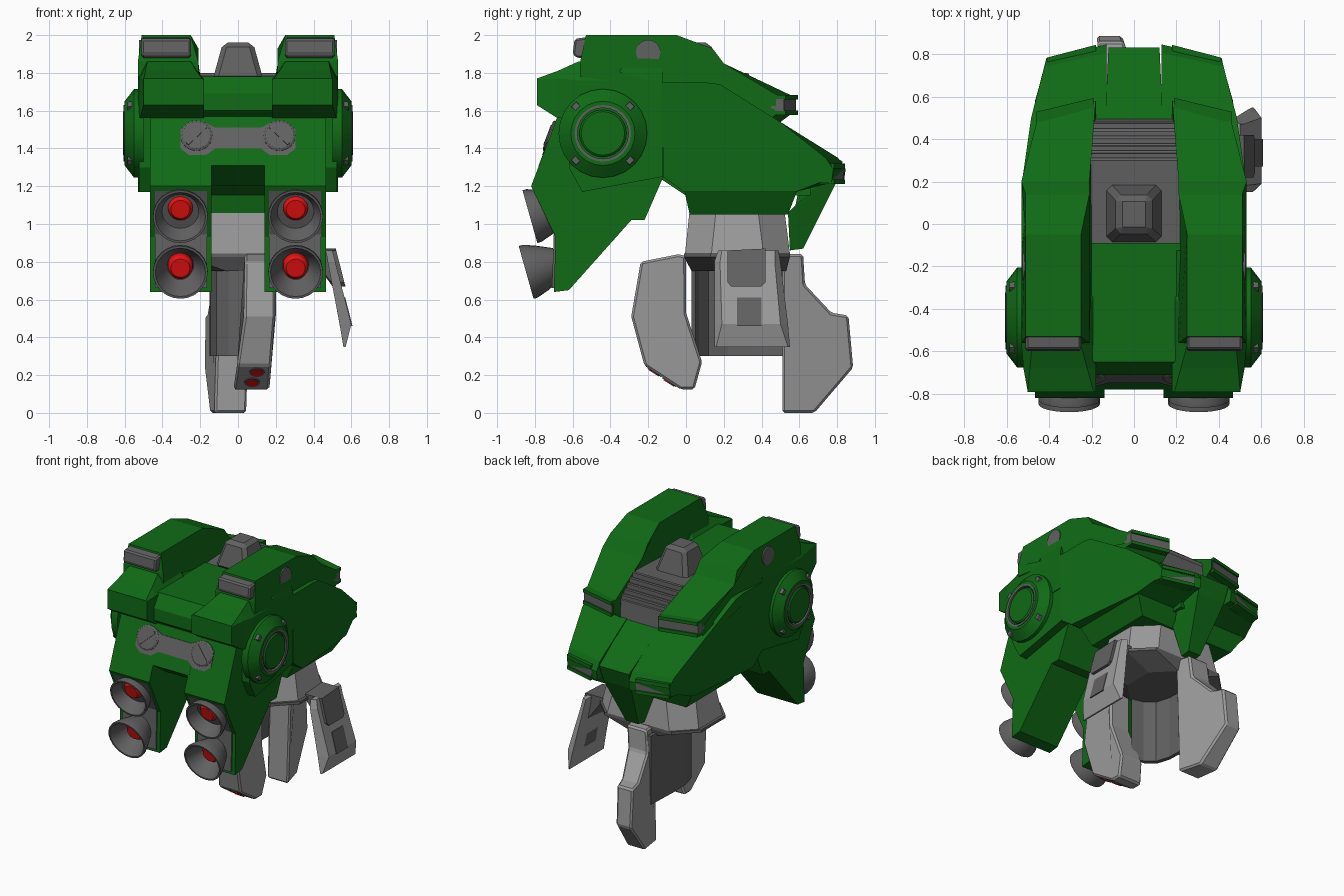
import bpy, bmesh, math
from mathutils import Vector


def mat(name, c):
    m = bpy.data.materials.new(name)
    m.diffuse_color = (*c, 1)
    return m


GREEN = mat("green_paint", (0.005, 0.145, 0.008))
DARK = mat("dark_metal", (0.12, 0.12, 0.12))
GREY = mat("light_metal", (0.33, 0.33, 0.33))
RED = mat("red_glow", (0.8, 0.006, 0.006))


def make(name, rings, m=GREY, closed=False, bevel=0, smooth=False, mirror=False):
    """Loft equal-length rings of 3D points; mirror adds a left-hand copy."""
    for s in ((1, -1) if mirror else (1,)):
        bm = bmesh.new()
        vs = [[bm.verts.new((s * p[0], p[1], p[2])) for p in r] for r in rings]
        n = len(vs[0])
        pairs = list(zip(vs, vs[1:])) + ([(vs[-1], vs[0])] if closed else [])
        for a, b in pairs:
            for i in range(n):
                bm.faces.new((a[i], a[(i + 1) % n], b[(i + 1) % n], b[i]))
        if not closed:
            bm.faces.new(vs[0])
            bm.faces.new(vs[-1])
        bmesh.ops.recalc_face_normals(bm, faces=bm.faces[:])
        me = bpy.data.meshes.new(name)
        bm.to_mesh(me)
        bm.free()
        label = name + (("_right" if s > 0 else "_left") if mirror else "")
        ob = bpy.data.objects.new(label, me)
        bpy.context.collection.objects.link(ob)
        me.materials.append(m)
        if bevel:
            b = ob.modifiers.new("bevel", 'BEVEL')
            b.width, b.segments = bevel, 1
        if smooth:
            bpy.ops.object.select_all(action='DESELECT')
            ob.select_set(True)
            bpy.context.view_layer.objects.active = ob
            bpy.ops.object.shade_smooth_by_angle(angle=0.5)


def prism(name, prof, x0, x1, m=GREY, **k):
    """Side profile (y, z) spanned in x; x0 and x1 may be functions (y, z) -> (x, y)."""
    def ring(x):
        return [(*(x(y, z) if callable(x) else (x, y)), z) for y, z in prof]
    make(name, [ring(x0), ring(x1)], m, **k)


def block(name, lo, hi, m=GREY, **k):
    """Frustum between two z levels, each (x0, x1, y0, y1, z)."""
    make(name, [[(a, c, z), (b, c, z), (b, d, z), (a, d, z)] for a, b, c, d, z in (lo, hi)], m, **k)


def lathe(name, prof, origin, axis, m=GREY, seg=24, **k):
    """Profile of (radius, height) turned about an axis."""
    q = Vector((0, 0, 1)).rotation_difference(Vector(axis))
    o = Vector(origin)
    k.setdefault("smooth", True)
    make(name, [[o + q @ Vector((r * math.cos(t), r * math.sin(t), h))
                 for t in (2 * math.pi * i / seg for i in range(seg))] for r, h in prof], m, **k)


# --- main hull: tapered halves with a pointed rear
def taper(y):
    return 0.53 - max(0, y - 0.3) * 0.23


def hull_in(y, z):
    return 0.13, y + (0.035 if y > 0.7 else 0)


def hull_out(y, z):
    return taper(y), y - (0.03 if y > 0.7 else 0)


prism("hull", [(-0.13, 1.75), (0.1, 1.75), (0.18, 1.74), (0.5, 1.54), (0.77, 1.35), (0.81, 1.29),
               (0.80, 1.22), (0.74, 1.22), (0.58, 1.17), (-0.01, 1.17), (-0.12, 1.25)],
      hull_in, hull_out, GREEN, mirror=True)
prism("hull_core", [(-0.15, 1.7), (0.4, 1.6), (0.66, 1.43), (0.66, 1.15), (0.0, 1.15), (-0.15, 1.25)],
      -0.15, 0.15, GREEN)
block("hull_skirt", (-0.38, 0.38, 0.02, 0.54, 1.05), (-0.46, 0.46, -0.01, 0.59, 1.18), GREEN)
# rear beak under the nose
make("beak", [[(-0.13, 0.62, 1.46), (0.13, 0.62, 1.46), (0.13, 0.60, 1.2), (-0.13, 0.60, 1.2)],
              [(-0.12, 0.83, 1.33), (0.12, 0.83, 1.33), (0.13, 0.58, 1.1), (-0.13, 0.58, 1.1)],
              [(-0.11, 0.79, 1.21), (0.11, 0.79, 1.21), (0.12, 0.54, 1.06), (-0.12, 0.54, 1.06)],
              [(-0.05, 0.62, 0.87), (0.05, 0.62, 0.87), (0.05, 0.55, 0.86), (-0.05, 0.55, 0.86)]], GREEN)


# --- top pods, running from the front lamps to the rear vents
def pod_in(y, z):
    return (0.25 if z > 1.95 else 0.21 if y < 0.3 else 0.18), y + (0.03 if y > 0.45 else 0)


def pod_out(y, z):
    return taper(y) - (0.02 if z > 1.9 else 0) - (0.02 if y > 0.45 else 0), y - (0.045 if y > 0.45 else 0)


prism("top_pod", [(-0.53, 2.0), (-0.05, 2.0), (0.14, 1.93), (0.2, 1.85), (0.55, 1.67), (0.55, 1.6), (0.47, 1.54),
                  (0.15, 1.66), (-0.12, 1.72), (-0.56, 1.78), (-0.56, 1.86)], pod_in, pod_out, GREEN, mirror=True)
prism("front_lamp", [(-0.58, 1.88), (-0.6, 1.9), (-0.59, 1.98), (-0.52, 1.99), (-0.52, 1.88)],
      0.25, 0.51, DARK, bevel=0.01, mirror=True)
lathe("pod_disc", [(0.065, 0), (0.065, 0.03)], (0.495, -0.2, 1.91), (1, 0, 0), DARK, mirror=True)
# vent bars at the rear of pods and nose, each between two green lips
for nm, xa, ya, xb, yb, z in (("upper_vent", 0.19, 0.575, 0.46, 0.51, 1.63), ("nose_vent", 0.18, 0.825, 0.41, 0.765, 1.265)):
    for j, (dz, h, out, m) in enumerate(((0, 0.032, 0.008, DARK), (0.042, 0.012, 0.018, GREEN), (-0.042, 0.012, 0.018, GREEN))):
        make(f"{nm}_{j}", [[(x, y + a, z + dz + b) for a, b in ((-0.06, -h), (out, -h), (out, h), (-0.06, h))]
                           for x, y in ((xa, ya), (xb, yb))], m, mirror=True)

# --- grey deck with slats and a raised hatch
prism("deck", [(-0.1, 1.77), (0.3, 1.79), (0.48, 1.66), (0.5, 1.5), (-0.1, 1.5)], -0.22, 0.22, DARK)
for i in range(5):
    y, z = 0.32 + i * 0.035, 1.785 - i * 0.027
    block(f"deck_slat_{i}", (-0.2, 0.2, y - 0.01, y + 0.014, z - 0.03), (-0.2, 0.2, y - 0.01, y + 0.012, z + 0.014), DARK)
block("hatch", (-0.135, 0.135, -0.09, 0.19, 1.76), (-0.08, 0.08, -0.04, 0.13, 1.96), DARK, bevel=0.025)

# --- front shoulders
prism("front_spine", [(-0.66, 1.56), (-0.71, 1.6), (-0.71, 1.69), (-0.65, 1.78), (-0.09, 1.78), (-0.09, 1.3), (-0.6, 1.3)],
      -0.22, 0.22, GREEN)
make("shoulder_cap", [[(a, y, zb), (b, y, zb), (b, y, zm), (c, y, zt), (d, y, zt), (a, y, zm)]
                      for y, a, b, c, d, zb, zm, zt in ((-0.79, 0.18, 0.5, 0.5, 0.19, 1.63, 1.765, 1.77),
                                                       (-0.68, 0.18, 0.52, 0.49, 0.22, 1.56, 1.77, 1.81),
                                                       (-0.57, 0.18, 0.53, 0.48, 0.25, 1.56, 1.76, 1.86),
                                                       (-0.36, 0.18, 0.53, 0.48, 0.25, 1.5, 1.76, 1.87),
                                                       (-0.34, 0.18, 0.53, 0.52, 0.25, 1.5, 1.76, 1.83),
                                                       (-0.125, 0.18, 0.53, 0.52, 0.25, 1.5, 1.76, 1.83))],
     GREEN, mirror=True)
prism("shoulder_block", [(-0.62, 1.3), (-0.62, 1.6), (-0.125, 1.6), (-0.125, 1.25), (-0.55, 1.17)],
      0.2, 0.525, GREEN, mirror=True)
# round shoulder hub
hub = (0.5, -0.44, 1.48)
lathe("shoulder_disc", [(0.235, 0), (0.235, 0.05), (0.17, 0.1), (0.15, 0.1), (0.15, 0.07)], hub, (1, 0, 0), GREEN, mirror=True)
lathe("hub_ring", [(0.15, 0.06), (0.15, 0.105), (0.135, 0.105), (0.135, 0.06)], hub, (1, 0, 0), DARK, closed=True, mirror=True)
lathe("hub_cap", [(0.125, 0.05), (0.125, 0.1), (0.115, 0.108)], hub, (1, 0, 0), GREEN, mirror=True)
for i in range(4):
    t = math.pi / 4 + i * math.pi / 2
    p = (0.54, hub[1] + 0.2 * math.cos(t), hub[2] + 0.2 * math.sin(t))
    lathe(f"hub_bolt_{i}", [(0.03, 0), (0.025, 0.045)], p, (1, 0, 0), DARK, seg=4, smooth=False, mirror=True)

# --- front chest, thruster legs and grey thruster beds
prism("chest", [(-0.68, 1.57), (-0.78, 1.31), (-0.62, 1.2), (-0.15, 1.2), (-0.15, 1.57)], -0.15, 0.15, GREEN)
prism("thruster_leg", [(-0.68, 1.57), (-0.82, 1.2), (-0.69, 0.93), (-0.70, 0.64), (-0.62, 0.65), (-0.29, 1.02),
                       (-0.22, 1.02), (-0.12, 1.25), (-0.12, 1.6)], 0.14, 0.465, GREEN, mirror=True)
prism("thruster_bed", [(-0.815, 1.19), (-0.70, 0.945), (-0.71, 0.66), (-0.66, 0.66), (-0.66, 1.1)],
      0.165, 0.44, DARK, mirror=True)
d = (0, -0.96, -0.27)
for nm, y, z, g in (("upper", -0.68, 1.08, 0.05), ("lower", -0.70, 0.785, 0)):
    lathe(nm + "_thruster_bell", [(0.085, -0.02), (0.125, 0.07), (0.145, 0.13), (0.145, 0.152), (0.133, 0.152), (0.07, 0.02)],
          (0.305, y, z), d, DARK, closed=True, mirror=True)
    lathe(nm + "_thruster_glow", [(0.068, g), (0.065, g + 0.05), (0.05, g + 0.07)], (0.305, y, z + g * 0.6), d, RED, mirror=True)


# grey chest bar with two big screws, following the sloped chest
def slant(x, z, out):
    return x, -0.68 - (1.57 - z) * 0.38 - out, z


half = [(0.12, 1.51), (0.17, 1.535), (0.26, 1.535), (0.305, 1.5), (0.305, 1.4), (0.26, 1.365), (0.17, 1.365), (0.12, 1.40)]
bar = half + [(-x, z) for x, z in reversed(half)]
make("chest_bar", [[slant(x, z, o) for x, z in bar] for o in (-0.02, 0.004)], DARK)
n = Vector((0, -0.935, 0.355))
for s in (1, -1):
    p = Vector(slant(s * 0.22, 1.455, -0.034))
    lathe("chest_screw", [(0.085, 0), (0.085, 0.038), (0.075, 0.045)], p, n, DARK)
    make("screw_slot", [[p + n * h + Vector((s * (u * 0.7 - v * 0.7), (u + v) * -0.25, (u + v) * -0.66)) for u, v in
                         ((-0.07, -0.01), (0.07, -0.01), (0.07, 0.01), (-0.07, 0.01))] for h in (0.03, 0.049)], DARK)


# --- abdomen and hip: chamfered octagons
def octa(w, y0, y1, z, c=0.14):
    return [(-w, y0 + c, z), (-w + c, y0, z), (w - c, y0, z), (w, y0 + c, z),
            (w, y1 - c, z), (w - c, y1, z), (-w + c, y1, z), (-w, y1 - c, z)]


make("abdomen", [octa(0.34, 0.02, 0.52, 1.08), octa(0.39, -0.005, 0.55, 0.845)])
make("hip", [octa(0.41, -0.01, 0.55, 0.845), octa(0.41, -0.01, 0.55, 0.825), octa(0.2, 0.03, 0.53, 0.75)], DARK)

# --- yawed rear claw, front claw and curved left web
prism("rear_claw", [(0.51, 0.84), (0.62, 0.84), (0.63, 0.68), (0.77, 0.53), (0.86, 0.515), (0.885, 0.24), (0.68, 0),
                    (0.51, 0)], lambda y, z: (-0.13 - 0.14 * (y - 0.55) + 0.1 * max(0, z - 0.6), y),
      lambda y, z: (0.035 - 0.27 * (y - 0.55) + 0.08 * max(0, z - 0.5), y), bevel=0.012)
prism("front_claw", [(-0.24, 0.8), (-0.04, 0.84), (0.0, 0.83), (0.0, 0.53), (0.085, 0.27), (0.045, 0.125),
                     (-0.03, 0.125), (-0.22, 0.25), (-0.29, 0.51)],
      lambda y, z: (0.035 - 0.15 * max(0, 0.52 - z), y), lambda y, z: (0.2 - 0.08 * max(0, 0.55 - z), y), bevel=0.012)
for i, (x, y, z) in enumerate(((0.1, -0.165, 0.22), (0.075, -0.085, 0.166))):
    lathe(f"claw_nozzle_{i}", [(0.042, -0.01), (0.042, 0.008)], (x, y, z), (0, -0.53, -0.85), DARK)
    lathe(f"claw_glow_{i}", [(0.032, 0), (0.032, 0.012)], (x, y, z), (0, -0.53, -0.85), RED)
arc = [(0.04, 0.03), (-0.05, 0.05), (-0.115, 0.1), (-0.145, 0.2), (-0.15, 0.36), (-0.14, 0.6)]
make("left_web", [[(x, y, 0.3), (x, y, 0.8), (x + 0.025, y + 0.02, 0.8), (x + 0.025, y + 0.02, 0.3)] for x, y in arc], DARK)


# --- slanted right-hand guard plate
def plate_in(y, z):
    return 0.465 + (0.86 - z) * 0.186, y


def plate_out(off):
    return lambda y, z: (0.5 + (0.86 - z) * 0.256 + off - (0.05 if z < 0.4 else 0), y)


def guard(y):
    return 0.15 + y


make("guard_plate", [[(xi, y0, z), (xi, y1, z), (xo, y1 - c, z), (xo, y0 + c, z)] for z, y0, y1, xi, xo, c in (
    (0.86, 0.17, 0.49, 0.465, 0.5, 0.02), (0.8, 0.15, 0.5, 0.475, 0.515, 0.03),
    (0.47, 0.15, 0.54, 0.538, 0.6, 0.04), (0.35, 0.15, 0.55, 0.558, 0.57, 0.01))])
prism("guard_hinge", [(0.22, 0.69), (0.22, 0.86), (0.42, 0.87), (0.42, 0.69), (0.4, 0.67), (0.24, 0.67)],
      lambda y, z: (0.36, y) if z > 0.8 else plate_in(y, z), plate_out(0.02), DARK)
prism("guard_window", [(0.27, 0.46), (0.27, 0.61), (0.4, 0.61), (0.4, 0.46)], plate_in, plate_out(0.004), DARK)
